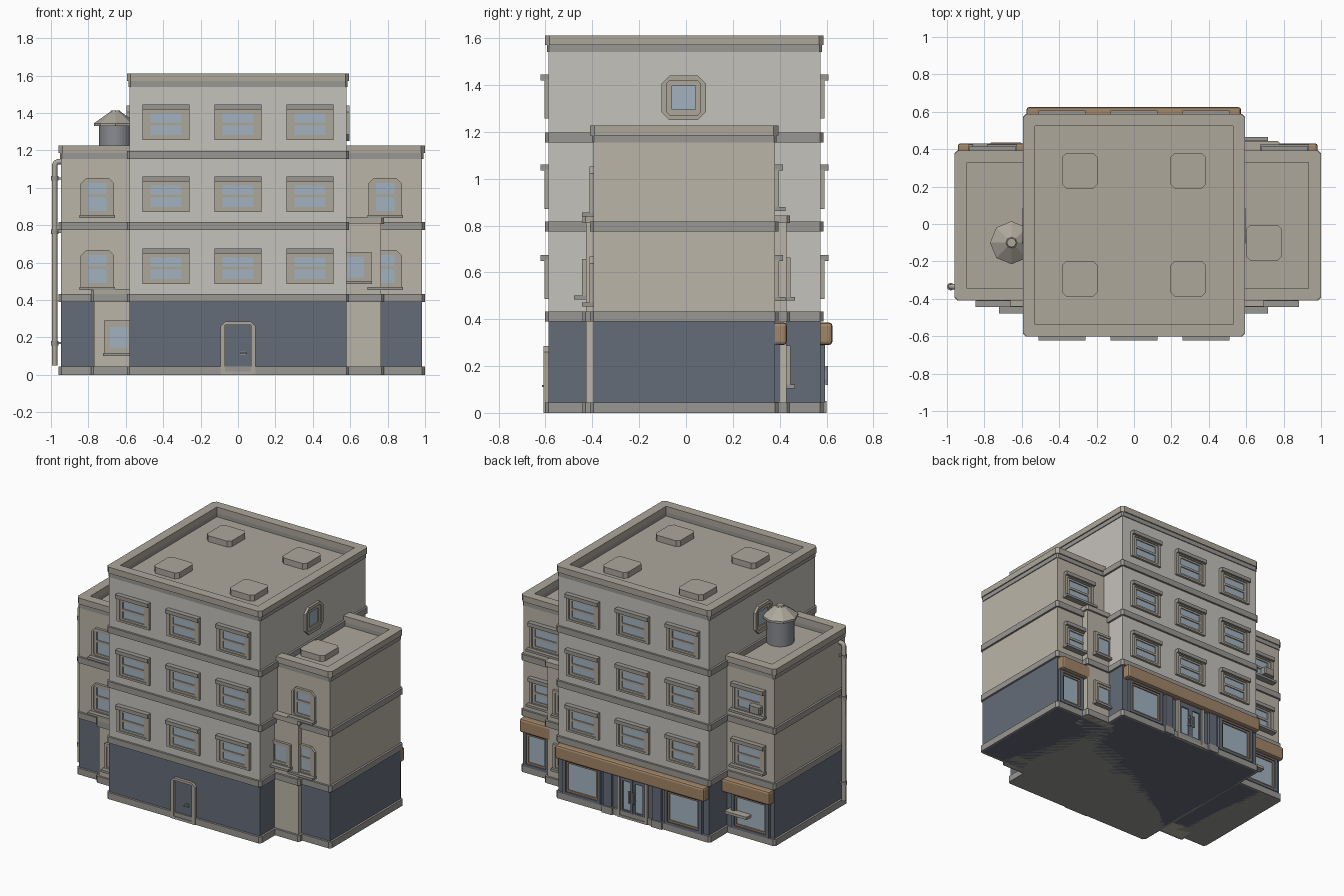
import bpy, bmesh
from math import pi, cos, sin
from mathutils import Matrix, Vector

if "Cube" in bpy.data.objects:
    bpy.data.objects.remove(bpy.data.objects["Cube"])


def material(name, r, g, b):
    m = bpy.data.materials.new(name)
    m.diffuse_color = (r, g, b, 1)
    m.use_nodes = True
    m.node_tree.nodes["Principled BSDF"].inputs["Base Color"].default_value = m.diffuse_color
    return m


WALL = material("pale_wall", .56, .54, .50)
WING = material("beige_wall", .50, .46, .39)
TRIM = material("trim", .42, .39, .33)
BAND = material("grey_band", .32, .31, .29)
DARK = material("dark_wall", .13, .15, .19)
GLASS = material("glass", .36, .45, .53)
BROWN = material("awning_brown", .36, .24, .14)
METAL = material("metal", .25, .26, .28)


def finish(name, bm, mat, matrix=Matrix()):
    bmesh.ops.remove_doubles(bm, verts=bm.verts, dist=1e-5)
    bmesh.ops.recalc_face_normals(bm, faces=bm.faces)
    me = bpy.data.meshes.new(name)
    bm.to_mesh(me)
    bm.free()
    me.materials.append(mat)
    ob = bpy.data.objects.new(name, me)
    ob.matrix_world = matrix
    bpy.context.collection.objects.link(ob)
    return ob


def outline(w, h, ct, cb):
    a, b = w / 2, h / 2
    return [(-a + cb, -b), (a - cb, -b), (a, -b + cb), (a, b - ct),
            (a - ct, b), (-a + ct, b), (-a, b - ct), (-a, -b + cb)]


def plate(name, matrix, w, h, d, mat, ct=0, cb=0, hole=None, hc=0):
    """Chamfered plate in local xz, growing outward along -y; optional hole."""
    bm = bmesh.new()
    outer = outline(w, h, ct, cb)
    loops = []
    for pts in [outer] + ([outline(*hole, hc, hc)] if hole else []):
        pts = [p for i, p in enumerate(pts)] if hole else list(dict.fromkeys(pts))
        loops.append([[bm.verts.new((x, y, z)) for x, z in pts] for y in (0, -d)])
    for back, front in loops:
        n = len(back)
        for i in range(n):
            j = (i + 1) % n
            bm.faces.new((back[i], back[j], front[j], front[i]))
    if hole:
        for k in (0, 1):
            o, p = loops[0][k], loops[1][k]
            for i in range(8):
                j = (i + 1) % 8
                bm.faces.new((o[i], o[j], p[j], p[i]))
    else:
        bm.faces.new(loops[0][0])
        bm.faces.new(loops[0][1])
    return finish(name, bm, mat, matrix)


FLAT = Matrix.Rotation(-pi / 2, 4, 'X')


def slab(name, x0, x1, y0, y1, z0, z1, mat, c=0, hole=None):
    m = Matrix.Translation(((x0 + x1) / 2, (y0 + y1) / 2, z0)) @ FLAT
    return plate(name, m, x1 - x0, y1 - y0, z1 - z0, mat, c, c, hole)


def window(name, x, y, z, ang, w, h, gw, gh, ct=0, cb=0, bar=None, lintel=False, sill=0):
    m = Matrix.Translation((x, y, z)) @ Matrix.Rotation(ang, 4, 'Z')
    at = lambda u, v: m @ Matrix.Translation((u, 0, v))
    mw, mh = (w + gw) / 2, (h + gh) / 2
    plate(name + "_frame", m, w, h, .017, TRIM, ct, cb, (mw, mh), min(ct, .012))
    plate(name + "_sash", m, mw, mh, .010, TRIM, 0, 0, (gw, gh))
    plate(name + "_glass", m, gw, gh, .003, GLASS)
    if bar is not None:
        plate(name + "_bar", at(0, bar), gw, .016, .010, TRIM)
    if lintel:
        plate(name + "_lintel", at(0, h / 2 + .008), w, .026, .034, BAND)
    if sill:
        plate(name + "_sill", at(0, -h / 2), w + .01, .016, sill, BAND)


FRONT, RIGHT, BACK, LEFT = 0, pi / 2, pi, -pi / 2
MY0, MY1, WY0, WY1 = -.588, .574, -.396, .38   # wall planes of block and wings
G = .014                                       # trim projection

# central block and side wings, each with dark ground floor
blocks = [("main", -.58, .58, MY0, MY1, 1.54, WALL, [.39, .775, 1.155]),
          ("left_wing", -.945, -.5, WY0, WY1, 1.155, WING, [.39, .775]),
          ("right_wing", .5, .985, WY0, WY1, 1.155, WING, [.39, .775])]
for n, x0, x1, y0, y1, top, mat, bands in blocks:
    slab(n + "_ground_floor", x0, x1, y0, y1, 0, .4, DARK)
    slab(n + "_walls", x0, x1, y0, y1, .4, top, mat)
    out = (x0 - G, x1 + G, y0 - G, y1 + G)
    slab(n + "_plinth", *out, 0, .045, BAND, .015)
    for z in bands:
        slab(n + "_band", *out, z, z + .042, BAND, .015)
    hole = (x1 - x0 + 2 * G - .13, y1 - y0 + 2 * G - .13)
    slab(n + "_cornice_step", x0 - .006, x1 + .006, y0 - .006, y1 + .006, top, top + .03, BAND, .01, hole)
    slab(n + "_cornice", *out, top + .03, top + .072, TRIM, .02, hole)
    slab(n + "_roof", x0 + .02, x1 - .02, y0 + .02, y1 - .02, top - .01, top + .004, TRIM)

# narrow bays in the inner corners
for n, x0, x1, y0, y1, top in [("front_right_bay", .55, .765, -.428, -.3, .81),
                               ("front_left_bay", -.77, -.55, -.428, -.3, .425),
                               ("back_right_bay", .55, .765, .3, .43, .81)]:
    slab(n, x0, x1, y0, y1, 0, top, WING)
    out = (x0 - .015, x1 + .015, y0 - G, y1 + G)
    slab(n + "_plinth", *out, 0, .045, BAND, .012)
    slab(n + "_band", *out, .39, .432, BAND, .012)
    slab(n + "_cap", *out, top, top + .033, TRIM, .012)

# main windows, front and back
for z in (.57, .955, 1.34):
    for x in (-.385, 0, .385):
        window("front_window", x, MY0, z, FRONT, .25, .168, .165, .115, bar=0, lintel=True)
        window("back_window", x, MY1, z, BACK, .25, .168, .165, .115, bar=0, lintel=True)
for x, a in ((.58, RIGHT), (-.58, LEFT)):
    window("side_window", x, -.01, 1.345, a, .19, .19, .1, .1, .035, .035)

# wing windows
for z in (.565, .95):
    for x in (-.752, .787):
        window("wing_front_window", x, WY0, z, FRONT, .18, .205, .1, .15, .03, 0, bar=.01, sill=.048)
    for x in (-.755, .805):
        window("wing_back_window", x, WY1, z + .005, BACK, .25, .168, .165, .115, bar=0,
               lintel=True, sill=.045)
slab("window_box", -.865, -.78, WY1, WY1 + .05, .9, .95, BAND, .008)

# bay windows
window("bay_window", .63, -.428, .575, FRONT, .165, .165, .09, .11, sill=.05)
window("bay_window", -.635, -.428, .2, FRONT, .165, .18, .1, .11, sill=.05)
for z in (.575, .2):
    window("bay_window", .63, .43, z, BACK, .165, .175, .09, .11, sill=.035)

# front door
dm = Matrix.Translation((0, MY0, .1425))
plate("front_door_frame", dm, .187, .285, .02, TRIM, .025, 0, (.14, .25), .004)
plate("front_door", Matrix.Translation((0, MY0, .134)), .14, .268, .006, DARK)
slab("front_door_lock", .01, .04, MY0 - .012, MY0, .105, .125, METAL)
slab("front_door_handle", .012, .048, MY0 - .026, MY0 - .016, .111, .119, METAL)
slab("front_door_handle_stem", .018, .026, MY0 - .02, MY0, .111, .119, METAL)


# shop fronts at the back
def shop(name, x, y, w):
    m = lambda z: Matrix.Translation((x, y, z)) @ Matrix.Rotation(BACK, 4, 'Z')
    plate(name + "_frame", m(.17), w, .25, .02, DARK, 0, 0, (w - .05, .21))
    plate(name + "_lining", m(.17), w - .05, .21, .012, BROWN, 0, 0, (w - .075, .185))
    plate(name + "_glass", m(.17), w - .075, .185, .004, GLASS)


for x in (-.39, .39):
    shop("shop_window", x, MY1, .29)
shop("left_shop_window", -.77, WY1, .29)
shop("right_shop_window", .875, WY1, .2)
slab("shop_counter", -.77, -.6, WY1, WY1 + .055, .15, .168, TRIM, .005)

# double shop door with handles
bm_back = lambda x, z: Matrix.Translation((x, MY1, z)) @ Matrix.Rotation(BACK, 4, 'Z')
plate("shop_door_frame", bm_back(0, .155), .23, .31, .02, TRIM, .01, 0, (.19, .28))
for s in (-1, 1):
    plate("shop_door_leaf", bm_back(s * .047, .155), .092, .275, .012, DARK, 0, 0, (.06, .2))
    plate("shop_door_glass", bm_back(s * .047, .155), .06, .2, .004, GLASS)
    slab("shop_door_handle", s * .016 - .005, s * .016 + .005, MY1 + .022, MY1 + .032, .12, .2, METAL)
    for z in (.13, .185):
        slab("shop_door_handle_stem", s * .016 - .004, s * .016 + .004, MY1, MY1 + .025, z, z + .008, METAL)
    slab("shop_pilaster", s * .19 - .032, s * .19 + .032, MY1 - .01, MY1 + .02, 0, .32, DARK)
    slab("shop_pilaster_foot", s * .19 - .04, s * .19 + .04, MY1 - .01, MY1 + .026, 0, .05, BAND)

# awnings
for n, x0, x1, y in (("main_awning", -.575, .572, MY1), ("left_awning", -.942, -.56, WY1),
                     ("right_awning", .735, .982, WY1)):
    m = Matrix.Translation(((x0 + x1) / 2, y - .012, .338)) @ Matrix.Rotation(BACK, 4, 'Z')
    ob = plate(n, m, x1 - x0, .096, .063, BROWN)
    b = ob.modifiers.new("rounded", 'BEVEL')
    b.width, b.segments = .014, 2

# roof hatches
for x, y, z in [(sx * .29, sy, 1.54) for sx in (-1, 1) for sy in (.285, -.293)] + [(.695, -.1, 1.155)]:
    ob = slab("roof_hatch", x - .095, x + .095, y - .095, y + .095, z, z + .045, TRIM, .022)


def cone(name, x, y, z0, z1, r0, r1, n, mat):
    bm = bmesh.new()
    bmesh.ops.create_cone(bm, cap_ends=True, segments=n, radius1=r0, radius2=r1, depth=z1 - z0)
    ob = finish(name, bm, mat, Matrix.Translation((x, y, (z0 + z1) / 2)))
    if n > 12:
        ob.data.shade_smooth()
        ob.data.set_sharp_from_angle(angle=.6)
    return ob


# roof tank with faceted lid
cone("roof_tank", -.655, -.1, 1.15, 1.345, .088, .088, 20, METAL)
cone("roof_tank_lid_rim", -.655, -.1, 1.33, 1.345, .115, .115, 8, TRIM)
cone("roof_tank_lid", -.655, -.1, 1.345, 1.405, .115, .03, 8, TRIM)
cone("roof_tank_knob", -.655, -.1, 1.4, 1.413, .03, .024, 8, TRIM)

# drainpipe with elbow and clamps
cu = bpy.data.curves.new("drainpipe", 'CURVE')
cu.dimensions = '3D'
cu.bevel_depth, cu.bevel_resolution, cu.use_fill_caps = .015, 2, True
sp = cu.splines.new('POLY')
path = [(-.98, .05), (-.98, 1.12), (-.974, 1.134), (-.96, 1.14), (-.935, 1.14)]
sp.points.add(len(path) - 1)
for p, (x, z) in zip(sp.points, path):
    p.co = (x, -.335, z, 1)
cu.materials.append(TRIM)
bpy.context.collection.objects.link(bpy.data.objects.new("drainpipe", cu))
for z in (.17, .765, 1.05):
    cone("drainpipe_clamp", -.98, -.335, z - .012, z + .012, .02, .02, 12, BAND)
    slab("drainpipe_bracket", -.975, -.94, -.342, -.328, z - .006, z + .006, BAND)
